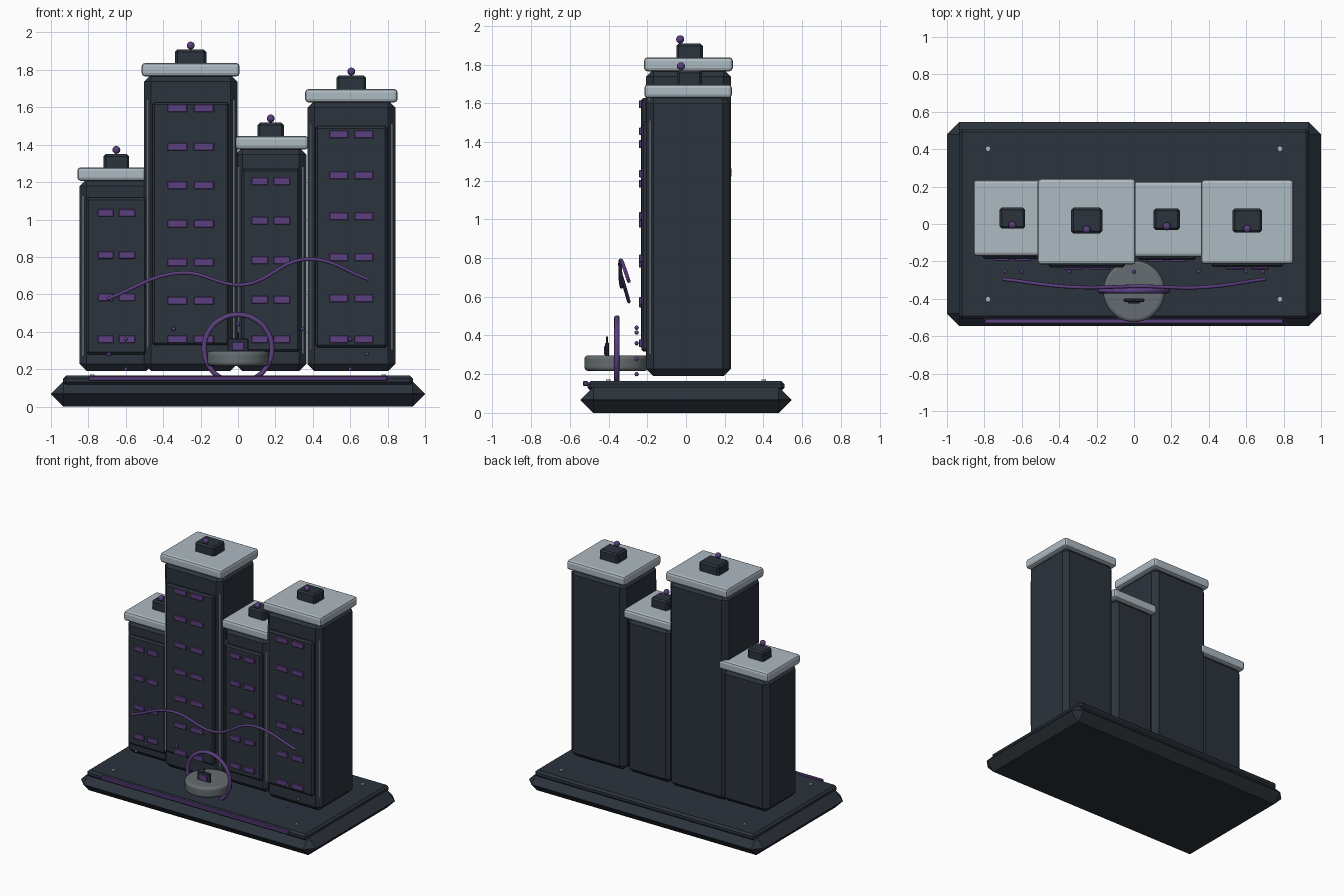
import bpy, bmesh, math
from mathutils import Matrix

if "Cube" in bpy.data.objects:
    bpy.data.objects.remove(bpy.data.objects["Cube"])


def material(name, rgb):
    m = bpy.data.materials.new(name)
    m.diffuse_color = (*rgb, 1)
    m.use_nodes = True
    m.node_tree.nodes["Principled BSDF"].inputs["Base Color"].default_value = m.diffuse_color
    return m


DARK = material("dark_slate", (0.024, 0.033, 0.045))
LIGHT = material("pale_grey", (0.42, 0.49, 0.54))
PURPLE = material("purple", (0.105, 0.05, 0.21))
STONE = material("mid_grey", (0.13, 0.15, 0.16))


def finish(name, bm, mat, bevel=0, segs=1, smooth=False):
    me = bpy.data.meshes.new(name)
    bm.to_mesh(me)
    bm.free()
    me.materials.append(mat)
    ob = bpy.data.objects.new(name, me)
    bpy.context.collection.objects.link(ob)
    if bevel:
        b = ob.modifiers.new("bevel", 'BEVEL')
        b.width, b.segments, b.limit_method = bevel, segs, 'ANGLE'
    if smooth:
        bpy.context.view_layer.objects.active = ob
        ob.select_set(True)
        bpy.ops.object.shade_smooth_by_angle(angle=math.radians(40))
        ob.select_set(False)
    return ob


def box(name, xs, ys, zs, mat, bevel=0, segs=1):
    bm = bmesh.new()
    size = [b - a for a, b in (xs, ys, zs)]
    mid = [(a + b) / 2 for a, b in (xs, ys, zs)]
    bmesh.ops.create_cube(bm, size=1, matrix=Matrix.Translation(mid) @ Matrix.Diagonal((*size, 1)))
    return finish(name, bm, mat, bevel, segs)


def ball(name, pos, r, mat):
    bm = bmesh.new()
    bmesh.ops.create_uvsphere(bm, u_segments=16, v_segments=10, radius=r, matrix=Matrix.Translation(pos))
    return finish(name, bm, mat, smooth=True)


def cylinder(name, pos, r, h, mat, sides=12, bevel=0, segs=1):
    bm = bmesh.new()
    bmesh.ops.create_cone(bm, cap_ends=True, segments=sides, radius1=r, radius2=r, depth=h,
                          matrix=Matrix.Translation(pos))
    return finish(name, bm, mat, bevel, segs, smooth=True)


# Plinth with chamfered rim, upper slab, front light strip, corner studs
box("plinth", (-1, 1), (-.545, .545), (0, .135), DARK, .066)
box("plinth_top", (-.935, .935), (-.508, .508), (.115, .165), DARK, .015)
box("plinth_light_strip", (-.8, .8), (-.533, -.505), (.138, .164), PURPLE, .005)
for sx in (-1, 1):
    for y in (-.402, .402):
        cylinder("corner_stud", (sx * .78, y, .166), .012, .012, LIGHT)


def tower(tag, cx, half, y0, y1, top, rows, row_top, win_dx, win_w, roof_w, roof_y):
    """Tower body, cap, front panel, windows, edge strips and roof unit."""
    bottom = .19
    h = top - bottom
    mid = (top + bottom) / 2
    box(tag + "_body", (cx - half, cx + half), (y0, y1), (bottom, top + .01), DARK, .038)
    c = half + .012
    box(tag + "_cap", (cx - c, cx + c), (y0 - .01, y1 + .01), (top, top + .072), LIGHT, .018, 2)
    p = half * .82
    box(tag + "_front_panel", (cx - p, cx + p), (y0 - .026, y0 + .02),
        (mid - h * .412, mid + h * .412), DARK, .012)
    # window grid
    for i in range(rows):
        z = .36 + (row_top - .36) * i / (rows - 1)
        for s in (-1, 1):
            x = cx + s * win_dx
            box(tag + "_window", (x - win_w / 2, x + win_w / 2), (y0 - .037, y0 - .015),
                (z - .02, z + .02), PURPLE, .003)
    # pale strips on the front corners
    for s in (-1, 1):
        cylinder(tag + "_edge_strip", (cx + s * (half - .019), y0 + .019, mid), .006, h * .84, LIGHT, 8)
    # roof unit with beacon
    w, (ra, rb) = roof_w / 2, roof_y
    box(tag + "_roof_unit", (cx - w, cx + w), (ra, rb), (top + .06, top + .143), DARK, .012)
    ball(tag + "_beacon", (cx, ra + .02, top + .165), .021, PURPLE)


tower("left_tower", -.65, .197, -.16, .225, 1.207, 4, 1.035, .057, .085, .137, (-.025, .088))
tower("tall_tower", -.253, .25, -.207, .232, 1.765, 7, 1.595, .071, .105, .167, (-.05, .087))
tower("inner_tower", .175, .19, -.167, .217, 1.375, 5, 1.205, .059, .088, .14, (-.033, .083))
tower("right_tower", .606, .235, -.205, .227, 1.626, 6, 1.455, .067, .1, .158, (-.046, .082))

# Round pedestal with small upright screen
cylinder("pedestal_disc", (0, -.36, .257), .165, .08, STONE, 40, .018, 3)
box("screen_frame", (-.055, .055), (-.418, -.398), (.29, .365), DARK, .006)
box("screen_face", (-.033, .033), (-.424, -.41), (.3, .345), PURPLE, .003)
cylinder("screen_antenna", (0, -.408, .375), .005, .04, DARK, 8)


def tube(name, pts, r, mat, cyclic=False):
    cu = bpy.data.curves.new(name, 'CURVE')
    cu.dimensions = '3D'
    cu.bevel_depth, cu.bevel_resolution, cu.resolution_u = r, 3, 12
    cu.use_fill_caps = True
    sp = cu.splines.new('BEZIER')
    sp.bezier_points.add(len(pts) - 1)
    for bp, p in zip(sp.bezier_points, pts):
        bp.co = p
        bp.handle_left_type = bp.handle_right_type = 'AUTO'
    sp.use_cyclic_u = cyclic
    cu.materials.append(mat)
    ob = bpy.data.objects.new(name, cu)
    bpy.context.collection.objects.link(ob)


# Upright ring and flowing ribbon
ring = [(.181 * math.cos(a), -.357, .31 + .181 * math.sin(a))
        for a in (i * math.tau / 12 for i in range(12))]
tube("upright_ring", ring, .014, PURPLE, True)
tube("flowing_ribbon", [(-.7, -.295, .575), (-.31, -.338, .715), (.03, -.333, .652),
                        (.37, -.338, .788), (.7, -.295, .68)], .0095, PURPLE)

# Floating light dots
ball("light_dot", (0, -.255, .44), .011, PURPLE)
for x, z in ((.345, .415), (.6, .36), (.69, .28), (.6, .2)):
    for s in (-1, 1):
        ball("light_dot", (s * x, -.255, z), .011, PURPLE)
